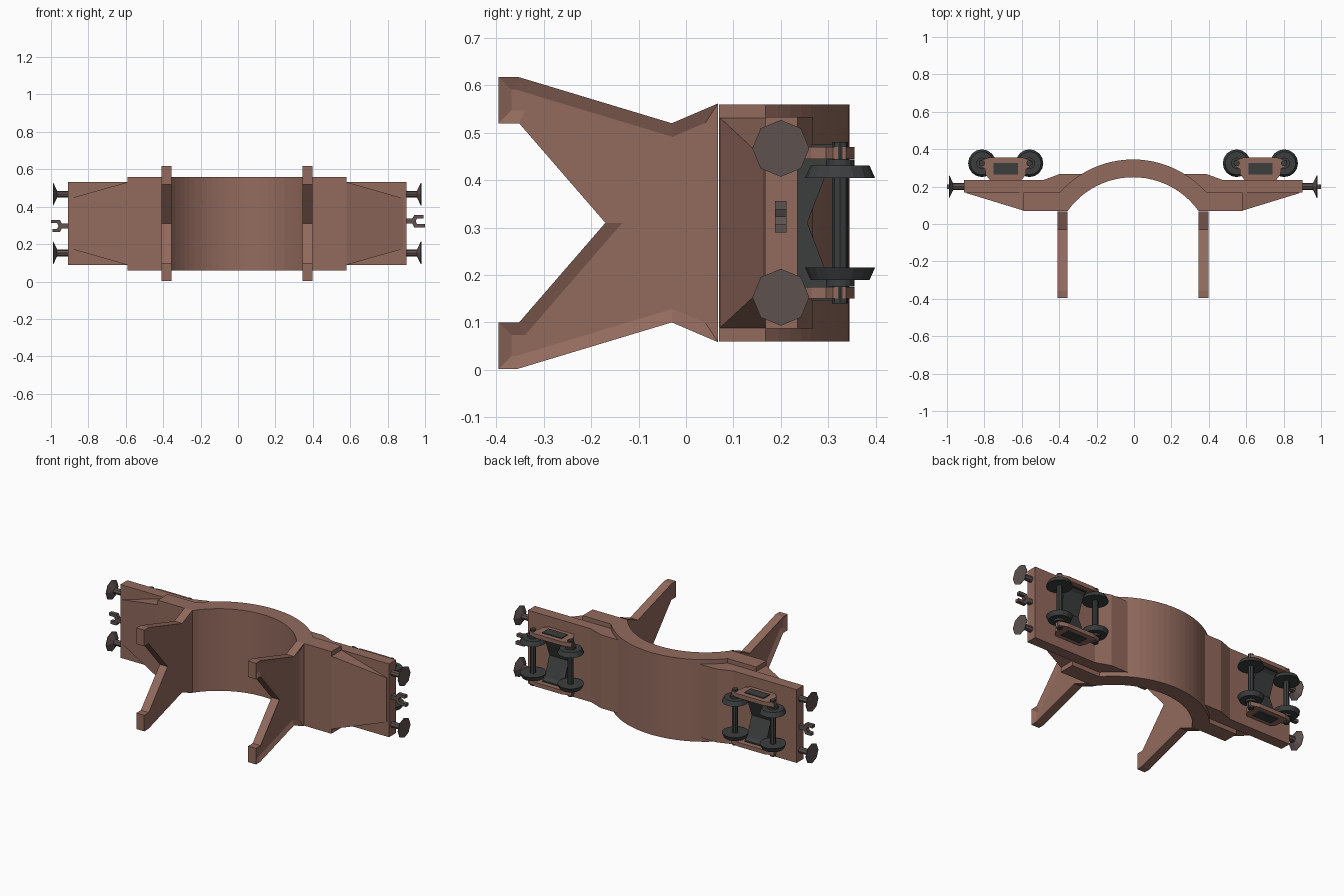
import bpy, bmesh, math
from mathutils import Matrix, Vector

if "Cube" in bpy.data.objects:
    bpy.data.objects.remove(bpy.data.objects["Cube"])

CX, CZ = -0.005, 0.31          # body centre line


def material(name, rgb):
    m = bpy.data.materials.new(name)
    m.diffuse_color = (*rgb, 1)
    m.use_nodes = True
    m.node_tree.nodes["Principled BSDF"].inputs["Base Color"].default_value = m.diffuse_color
    return m


BROWN = material("brown_paint", (0.29, 0.145, 0.11))
DARK = material("dark_steel", (0.045, 0.047, 0.048))
STEEL = material("buffer_steel", (0.11, 0.085, 0.08))


def finish(name, bm, mat):
    bmesh.ops.recalc_face_normals(bm, faces=bm.faces)
    me = bpy.data.meshes.new(name)
    bm.to_mesh(me)
    bm.free()
    me.materials.append(mat)
    ob = bpy.data.objects.new(name, me)
    bpy.context.collection.objects.link(ob)
    return ob


def prism(name, pts, axis, lo, hi, mat, inset=None):
    """Extrude a profile: axis 'z' takes (x, y), 'x' takes (y, z), 'y' takes (x, z)."""
    place = {'z': lambda a, b, t: (a, b, t),
             'x': lambda a, b, t: (t, a, b),
             'y': lambda a, b, t: (a, t, b)}[axis]
    bm = bmesh.new()
    ends = [[bm.verts.new(place(a, b, t)) for a, b in pts] for t in (lo, hi)]
    bm.faces.new(ends[0])
    cap = bm.faces.new(ends[1])
    n = len(pts)
    for i in range(n):
        j = (i + 1) % n
        bm.faces.new((ends[0][i], ends[0][j], ends[1][j], ends[1][i]))
    bmesh.ops.recalc_face_normals(bm, faces=bm.faces)
    if inset:
        bmesh.ops.inset_region(bm, faces=[cap], thickness=inset[0], use_even_offset=True)
        d = cap.normal.copy() * -inset[1]
        bmesh.ops.translate(bm, verts=cap.verts, vec=d)
    return finish(name, bm, mat)


def lathe(name, centre, axis, rings, sides, mat, phase=0.0):
    """Rings of (radius, offset) around a z or x axis through centre."""
    bm = bmesh.new()
    loops = []
    for r, t in rings:
        loop = []
        for k in range(sides):
            a = 2 * math.pi * k / sides + phase
            u, v = r * math.cos(a), r * math.sin(a)
            p = Vector((u, v, t) if axis == 'z' else (t, u, v))
            loop.append(bm.verts.new(p + Vector(centre)))
        loops.append(loop)
    for a, b in zip(loops, loops[1:]):
        for k in range(sides):
            j = (k + 1) % sides
            bm.faces.new((a[k], a[j], b[j], b[k]))
    bm.faces.new(loops[0])
    bm.faces.new(loops[-1])
    return finish(name, bm, mat)


def arc(r, y_end, n=24):
    """Arc about (CX, -0.18) from right to left, ending at height y_end."""
    a0 = math.asin((y_end + 0.18) / r)
    return [(CX + r * math.cos(a0 + (math.pi - 2 * a0) * i / n),
             -0.18 + r * math.sin(a0 + (math.pi - 2 * a0) * i / n)) for i in range(n + 1)]


# Arched well body
body = [(CX + 0.585, 0.07), (CX + 0.585, 0.168)] + arc(0.525, 0.168)
body += [(CX - 0.585, 0.168), (CX - 0.585, 0.07)] + arc(0.43, 0.07)[::-1]
prism("arched_body", body, 'z', 0.06, 0.56, BROWN)

Y_HALF = [(-0.17, 0), (-0.352, 0.21), (-0.395, 0.21), (-0.395, 0.308),
          (-0.355, 0.308), (-0.03, 0.21), (0.068, 0.252)]
bracket = [(y, CZ + h) for y, h in Y_HALF] + [(y, CZ - h) for y, h in Y_HALF[:0:-1]]

for s, side in ((-1, "left"), (1, "right")):
    def X(v):
        return CX + s * v

    # End deck
    deck = [(0.905, 0.168), (0.905, 0.235), (0.48, 0.235), (0.39, 0.268), (0.275, 0.268), (0.36, 0.168)]
    prism(side + "_deck", [(X(x), y) for x, y in deck], 'z', CZ - 0.223, CZ + 0.223, BROWN)

    # Tapered belly below the deck
    bm = bmesh.new()
    v = [bm.verts.new((X(x), y, CZ + z)) for x, y, z in (
        (0.58, 0.07, -0.223), (0.58, 0.07, 0.223), (0.58, 0.17, 0.223), (0.58, 0.17, -0.223),
        (0.89, 0.165, -0.135), (0.89, 0.165, 0.135), (0.89, 0.17, 0.135), (0.89, 0.17, -0.135))]
    for f in ((0, 1, 2, 3), (4, 5, 6, 7), (0, 1, 5, 4), (1, 2, 6, 5), (2, 3, 7, 6), (3, 0, 4, 7)):
        bm.faces.new([v[i] for i in f])
    finish(side + "_belly", bm, BROWN)

    # Forked bracket with recessed outer face
    prism(side + "_fork_bracket", bracket, 'x', X(0.35), X(0.403), BROWN, inset=(0.027, 0.012))

    # Buffers
    for h, lv in ((-0.157, "lower"), (0.157, "upper")):
        lathe(f"{side}_{lv}_buffer", (CX, 0.2, CZ + h), 'x',
              [(0.018, s * 0.9), (0.018, s * 0.962), (0.06, s * 0.982), (0.06, s * 0.985)], 8, STEEL)

    # Coupler fork
    end = 1.0 - s * CX
    hook = [(0.9, -0.013), (0.937, -0.013), (0.947, -0.033), (end, -0.033), (end, -0.015),
            (0.962, -0.015), (0.955, 0), (0.962, 0.015), (end - 0.008, 0.015), (end - 0.008, 0.033),
            (0.947, 0.033), (0.937, 0.013), (0.9, 0.013)]
    prism(side + "_coupler", [(X(x), CZ + s * (0.013 + z)) for x, z in hook], 'y', 0.188, 0.212, STEEL)

    # Bogie
    bx = X(0.681)
    half = [(0.09, 0.355), (0.142, 0.338), (0.142, 0.31), (0.11, 0.295), (0.108, 0.265), (0.085, 0.236)]
    frame = [(bx + x, y) for x, y in half] + [(bx - x, y) for x, y in half[::-1]]
    for h, lv in ((-1, "lower"), (1, "upper")):
        prism(f"{side}_{lv}_bogie_frame", frame, 'z', CZ + h * 0.135, CZ + h * 0.16, BROWN)
        prism(f"{side}_{lv}_spring_panel",
              [(bx + x, y) for x, y in ((-0.065, 0.265), (0.065, 0.265), (0.065, 0.325), (-0.065, 0.325))],
              'z', CZ + h * 0.13, CZ + h * 0.165, DARK)
    bolster = [(0.232, -0.136), (0.325, -0.136), (0.3, -0.115), (0.256, 0),
               (0.3, 0.115), (0.325, 0.136), (0.232, 0.136)]
    prism(side + "_bolster", [(y, CZ + z) for y, z in bolster], 'x', bx - 0.065, bx + 0.065, DARK)

    # Wheelsets
    for d, nm in ((-0.127, "a"), (0.127, "b")):
        c = (bx + d, 0.325, CZ)
        lathe(f"{side}_axle_{nm}", c, 'z', [(0.017, -0.17), (0.017, 0.17)], 8, DARK)
        for h, lv in ((-1, "lower"), (1, "upper")):
            lathe(f"{side}_{lv}_wheel_{nm}", c, 'z',
                  [(0.074, h * 0.094), (0.062, h * 0.121), (0.03, h * 0.121), (0.03, h * 0.134)], 16, DARK)
